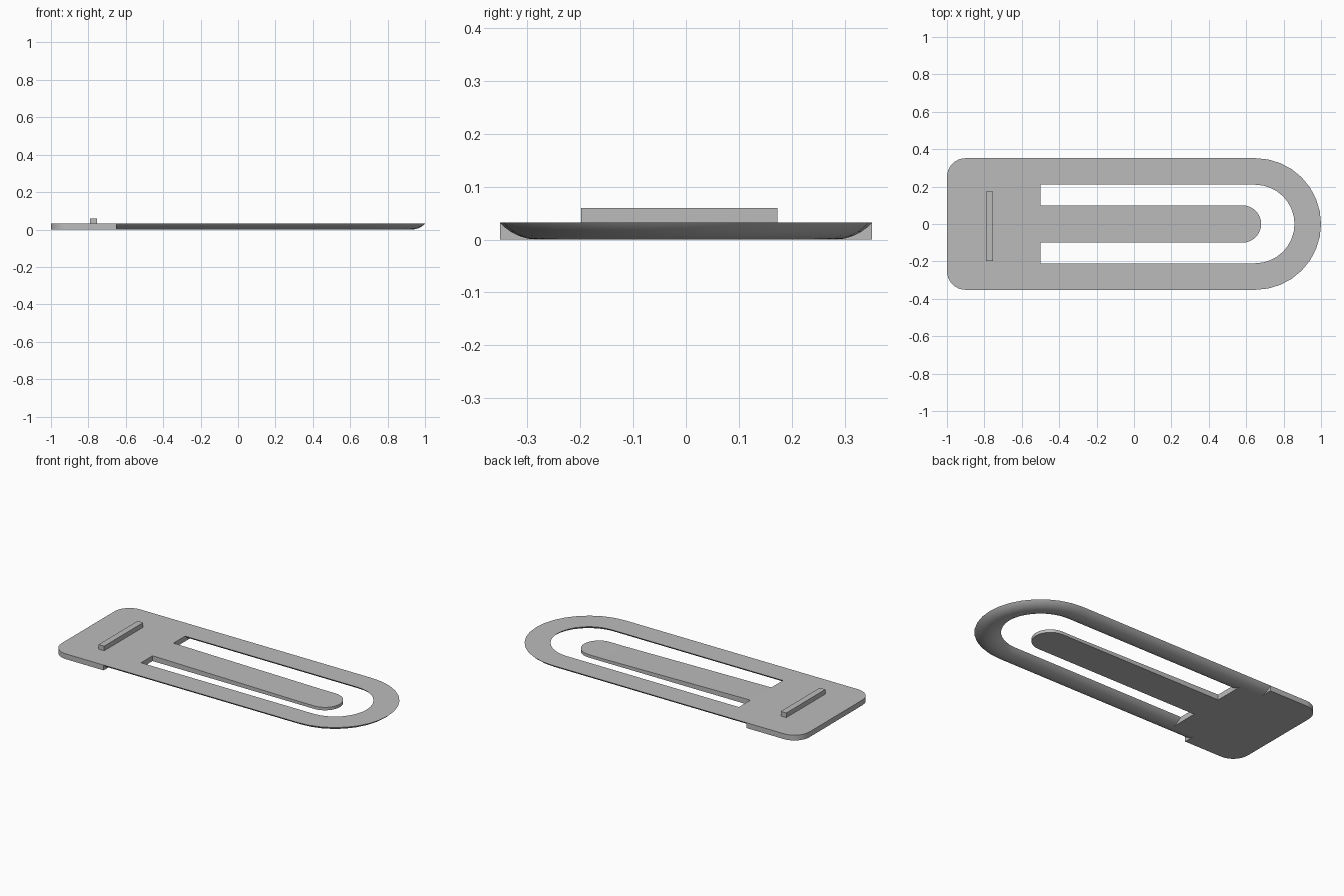
import bpy
import bmesh
from math import sin, cos, pi, sqrt, radians

cube = bpy.data.objects.get("Cube")
if cube:
    bpy.data.objects.remove(cube, do_unlink=True)

T = 0.032          # plate thickness
HALF = 0.352       # half width of the plate
SLOT = 0.21        # half width of the inner opening
ARC_X = 0.648      # centre of the rounded end
STEP_X = -0.65     # where the rounded rail begins
ROOT_X = -0.5      # where the tongue leaves the base

grey = bpy.data.materials.new("plain grey")
grey.use_nodes = True
colour = (0.5, 0.5, 0.5, 1)
grey.diffuse_color = colour
grey.node_tree.nodes["Principled BSDF"].inputs["Base Color"].default_value = colour


def finish(name, bm, smooth=True):
    """Turn a bmesh into a named, coloured object."""
    bmesh.ops.recalc_face_normals(bm, faces=bm.faces)
    mesh = bpy.data.meshes.new(name)
    bm.to_mesh(mesh)
    bm.free()
    mesh.materials.append(grey)
    obj = bpy.data.objects.new(name, mesh)
    bpy.context.collection.objects.link(obj)
    if smooth:
        bpy.ops.object.select_all(action="DESELECT")
        obj.select_set(True)
        bpy.context.view_layer.objects.active = obj
        bpy.ops.object.shade_smooth_by_angle(angle=radians(30))
    return obj


def arc(cx, cy, r, start, end, n):
    """Points along a circular arc, angles in degrees."""
    angles = [radians(start + (end - start) * i / n) for i in range(n + 1)]
    return [(cx + r * cos(a), cy + r * sin(a)) for a in angles]


def prism(outline, top):
    """Solid from a flat outline; top gives the height at each x."""
    bm = bmesh.new()
    low = [bm.verts.new((x, y, 0)) for x, y in outline]
    high = [bm.verts.new((x, y, top(x))) for x, y in outline]
    bm.faces.new(low)
    bm.faces.new(high)
    n = len(outline)
    for i in range(n):
        j = (i + 1) % n
        bm.faces.new((low[i], low[j], high[j], high[i]))
    return bm


# Base plate: rounded back corners, narrower root towards the slots
r = 0.1
root = (SLOT + HALF) / 2
base = [(STEP_X, -HALF), (STEP_X, -root), (ROOT_X, -root),
        (ROOT_X, root), (STEP_X, root), (STEP_X, HALF)]
base += arc(-1 + r, HALF - r, r, 90, 180, 8)
base += arc(-1 + r, -HALF + r, r, 180, 270, 8)
finish("base_plate", prism(base, lambda x: T))

# Rail: flat on top, rounded below, swept around the U-shaped path
width = HALF - SLOT
radius = (width ** 2 / 4 + T ** 2) / (2 * T)
section = []
for i in range(13):
    u = -width / 2 * cos(pi * i / 12)
    section.append((root + u, radius - sqrt(radius ** 2 - u * u)))

stations = [(STEP_X, -pi / 2)]
stations += [(ARC_X, -pi / 2 + pi * i / 16) for i in range(17)]
stations += [(STEP_X, pi / 2)]
bm = bmesh.new()
rings = [[bm.verts.new((cx + d * cos(a), d * sin(a), z)) for d, z in section]
         for cx, a in stations]
for one, two in zip(rings, rings[1:]):
    n = len(one)
    for i in range(n):
        j = (i + 1) % n
        bm.faces.new((one[i], one[j], two[j], two[i]))
bm.faces.new(rings[0])
bm.faces.new(rings[-1])
finish("rounded_rail", bm)

# Tongue: thins gently towards its round tip
TIP_X, TIP_R, TIP_Z = 0.58, 0.1, 0.018
tongue = [(ROOT_X, TIP_R), (ROOT_X, -TIP_R), (TIP_X - TIP_R, -TIP_R)]
tongue += arc(TIP_X, 0, TIP_R, -90, 90, 16)
tongue += [(TIP_X - TIP_R, TIP_R)]


def tongue_top(x):
    t = min(1, (x - ROOT_X) / (TIP_X - TIP_R - ROOT_X))
    return T + (TIP_Z - T) * t


finish("tongue", prism(tongue, tongue_top))

# Shallow dome on the tongue tip
RISE = 0.027
ball = (TIP_R ** 2 + RISE ** 2) / (2 * RISE)
bm = bmesh.new()
bmesh.ops.create_circle(bm, cap_ends=True, segments=32, radius=TIP_R)
rim = bm.faces[:]
for k in range(5, -1, -1):
    if k:
        scale = k / (k + 1)
        rim = bmesh.ops.inset_region(bm, faces=rim, thickness=TIP_R / 6.1) and rim
for v in bm.verts:
    d2 = min(v.co.x ** 2 + v.co.y ** 2, TIP_R ** 2)
    v.co.z = TIP_Z + RISE - ball + sqrt(ball ** 2 - d2)
    v.co.x += TIP_X
finish("tip_dome", bm)

# Raised catch bar across the base
bm = bmesh.new()
bmesh.ops.create_cube(bm, size=1)
for v in bm.verts:
    v.co.x = -0.772 + v.co.x * 0.037
    v.co.y = -0.013 + v.co.y * 0.372
    v.co.z = T / 2 if v.co.z < 0 else 0.06
finish("catch_bar", bm, smooth=False)
